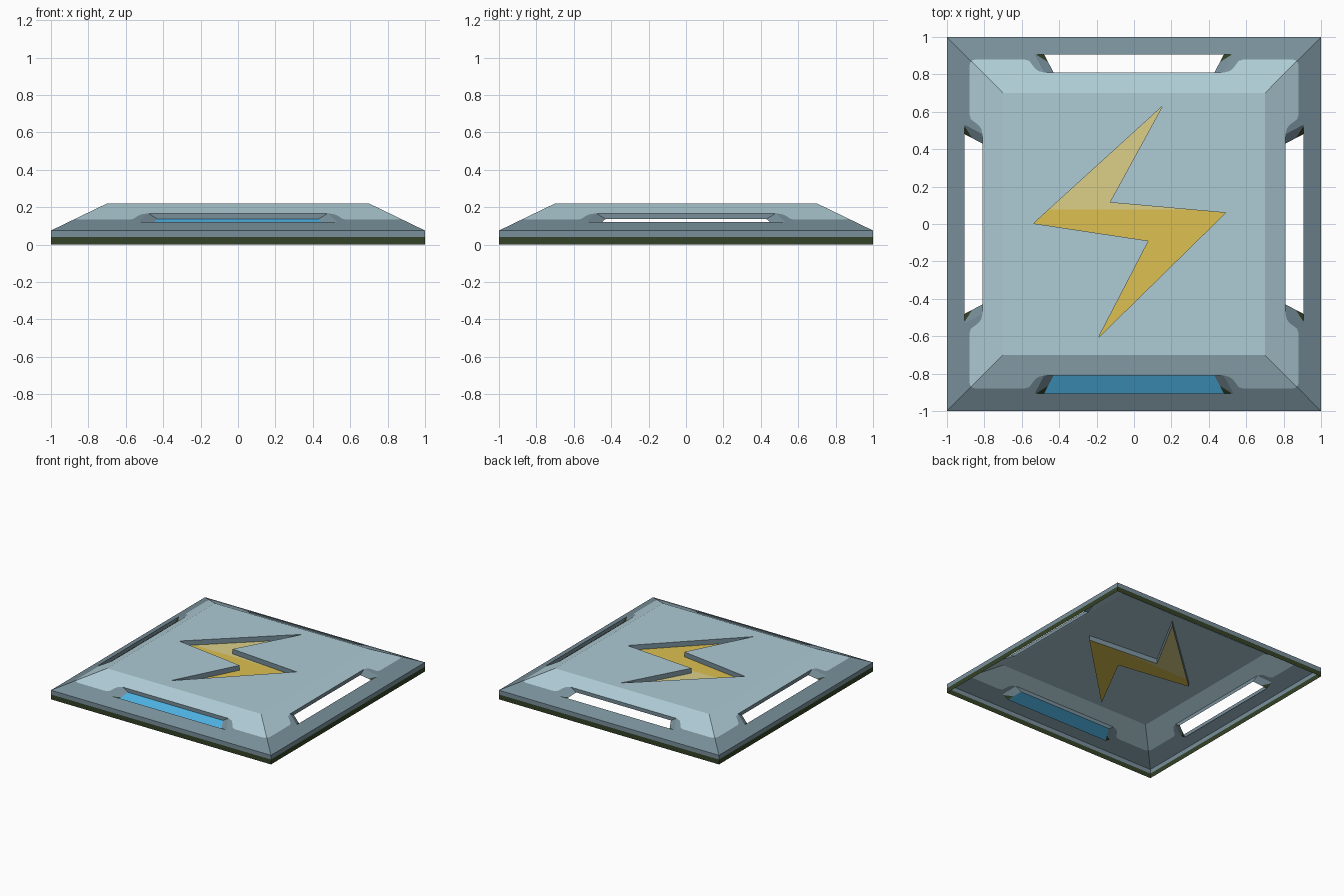
import bpy, bmesh, math
from mathutils import Vector, Matrix

if "Cube" in bpy.data.objects:
    bpy.data.objects.remove(bpy.data.objects["Cube"])


def material(name, hex_code):
    def lin(c):
        return c / 12.92 if c <= 0.04045 else ((c + 0.055) / 1.055) ** 2.4
    rgb = [lin(int(hex_code[i:i + 2], 16) / 255) for i in (0, 2, 4)]
    m = bpy.data.materials.new(name)
    m.diffuse_color = (*rgb, 1)
    m.use_nodes = True
    m.node_tree.nodes["Principled BSDF"].inputs["Base Color"].default_value = m.diffuse_color
    return m


STEEL = material("steel grey", "788F9A")
PALE = material("pale blue", "AECBD5")
GREEN = material("dark green", "334226")
BLUE = material("bright blue", "4DB2E2")
GOLD = material("gold", "DCC050")
SAND = material("light gold", "DCD088")

H, EDGE, BAND, TOP = 0.22, 0.075, 0.04, 0.7   # heights and top half-width
DEPTH = 0.03                                  # slot wall depth


def poly(bm, pts, facing):
    """Add one flat face whose normal points along 'facing'."""
    f = bm.faces.new([bm.verts.new(p) for p in pts])
    f.normal_update()
    if f.normal.dot(Vector(facing)) < 0:
        f.normal_flip()
    return f


def finish(bm, name, *mats):
    bmesh.ops.remove_doubles(bm, verts=bm.verts, dist=1e-4)
    bmesh.ops.triangulate(bm, faces=bm.faces)
    me = bpy.data.meshes.new(name)
    bm.to_mesh(me)
    bm.free()
    for m in mats:
        me.materials.append(m)
    ob = bpy.data.objects.new(name, me)
    bpy.context.collection.objects.link(ob)
    return ob


def slope(x, y, drop=0.0):
    """Point on the sloping back side of the pad."""
    return (x, y, EDGE + (1 - y) * (H - EDGE) / (1 - TOP) - drop)


def four_sides(bm):
    """Repeat the back side around the pad."""
    geom = list(bm.verts) + list(bm.edges) + list(bm.faces)
    for k in (1, 2, 3):
        new = bmesh.ops.duplicate(bm, geom=geom)["geom"]
        verts = [v for v in new if isinstance(v, bmesh.types.BMVert)]
        bmesh.ops.rotate(bm, verts=verts, cent=(0, 0, 0),
                         matrix=Matrix.Rotation(k * math.pi / 2, 3, 'Z'))


# Boundary between pale panel and grey frame: rounded corner, then slot notch
seam = [(.87, .87), (.86, .877), (.84, .88), (.585, .88), (.56, .872),
        (.53, .832), (.512, .818), (.48, .81)]

# Grey frame slopes with the upright edge
bm = bmesh.new()
for s in (1, -1):
    pts = [(0, 1), (1, 1)] + seam + [(.53, .905), (0, .905)]
    poly(bm, [slope(s * x, y) for x, y in pts], (0, 0, 1))
poly(bm, [(-1, 1, BAND), (1, 1, BAND), (1, 1, EDGE), (-1, 1, EDGE)], (0, 1, 0))
four_sides(bm)
finish(bm, "outer_frame", STEEL)

# Dark band around the foot
bm = bmesh.new()
poly(bm, [(-1, 1, 0), (1, 1, 0), (1, 1, BAND), (-1, 1, BAND)], (0, 1, 0))
four_sides(bm)
finish(bm, "foot_band", GREEN)

# Slot walls, with small dark tabs at the outer ends
bm = bmesh.new()
poly(bm, [slope(-.48, .81), slope(.48, .81), slope(.43, .81, DEPTH),
          slope(-.43, .81, DEPTH)], (0, 1, 0))
poly(bm, [slope(-.53, .905), slope(.53, .905), slope(.48, .905, DEPTH),
          slope(-.48, .905, DEPTH)], (0, -1, 0))
for s in (1, -1):
    tab = [slope(s * .522, .905, .005), slope(s * .48, .905, DEPTH),
           slope(s * .459, .865, DEPTH)]
    wall = [slope(s * .53, .905), tab[0], tab[2],
            slope(s * .43, .81, DEPTH), slope(s * .48, .81)]
    poly(bm, wall, (-s, 0, 0.5))
    poly(bm, tab, (-s, 0, 0.5)).material_index = 1
four_sides(bm)
finish(bm, "slot_walls", STEEL, GREEN)

# Bolt outline, right side from the upper tip, left side from the lower tip
right = [(.152, .63), (-.13, .115), (.49, .06), (-.19, -.607)]
left = [(-.19, -.607), (.078, -.09), (-.537, .003), (.152, .63)]
outline = right + left[1:-1]
FLOOR = H - 0.04

# Pale panel: four slopes and a flat top around the bolt opening
bm = bmesh.new()
for s in (1, -1):
    pts = [(0, TOP), (TOP, TOP)] + seam + [(0, .81)]
    poly(bm, [slope(s * x, y) for x, y in pts], (0, 0, 1))
four_sides(bm)
for pts in ([(-.19, -TOP), (TOP, -TOP), (TOP, TOP), (.152, TOP)] + right,
            [(.152, TOP), (-TOP, TOP), (-TOP, -TOP), (-.19, -TOP)] + left):
    poly(bm, [(x, y, H) for x, y in pts], (0, 0, 1))
finish(bm, "top_panel", PALE)

# Bolt recess walls
bm = bmesh.new()
for (ax, ay), (bx, by) in zip(outline, outline[1:] + outline[:1]):
    # the outline runs clockwise, so its inside lies to the left of -direction
    poly(bm, [(ax, ay, H), (bx, by, H), (bx, by, FLOOR), (ax, ay, FLOOR)],
         (by - ay, ax - bx, 0))
finish(bm, "bolt_recess_walls", STEEL)

# Bolt floor in two tones, split across the middle
bm = bmesh.new()
poly(bm, [(x, y, FLOOR) for x, y in outline], (0, 0, 1))
bmesh.ops.triangulate(bm, faces=bm.faces)
bmesh.ops.bisect_plane(bm, geom=list(bm.verts) + list(bm.edges) + list(bm.faces),
                       plane_co=(0, .078, 0), plane_no=(0, 1, 0))
for f in bm.faces:
    f.material_index = int(f.calc_center_median().y > .078)
finish(bm, "bolt_floor", GOLD, SAND)

# Blue light filling the front slot only
bm = bmesh.new()
pts = [slope(-.48, .905, DEPTH), slope(.48, .905, DEPTH),
       slope(.43, .81, DEPTH), slope(-.43, .81, DEPTH)]
poly(bm, [(-x, -y, z) for x, y, z in pts], (0, 0, 1))
finish(bm, "front_light", BLUE)
